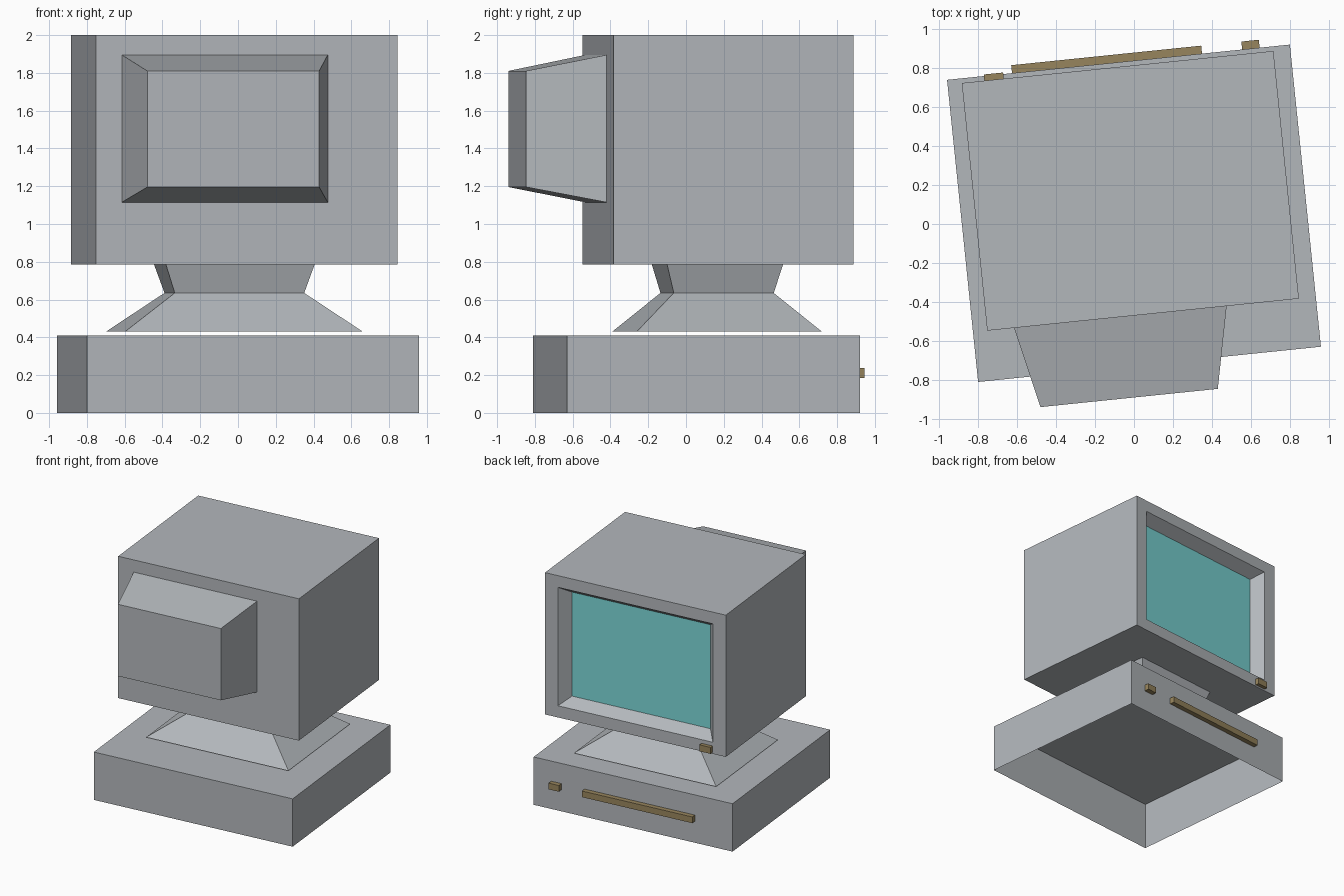
import bpy
import bmesh
import math

TURN = math.radians(5.87)      # the whole set stands slightly turned
ORIGIN = (0, 0.055, 0)

cube = bpy.data.objects.get("Cube")
if cube:
    bpy.data.objects.remove(cube, do_unlink=True)


def material(name, rgb):
    mat = bpy.data.materials.new(name)
    mat.use_nodes = True
    mat.diffuse_color = (*rgb, 1)
    mat.node_tree.nodes["Principled BSDF"].inputs["Base Color"].default_value = (*rgb, 1)
    return mat


grey = material("case grey", (0.45, 0.475, 0.50))
teal = material("screen teal", (0.20, 0.68, 0.68))
brown = material("slot brown", (0.31, 0.235, 0.11))


def loft(name, sections, axis, mats, start_cap=True, end_cap=True, end_mat=0):
    """Join rectangles (position, centre, centre, width, height) along y or z."""
    bm = bmesh.new()
    rings = []
    for pos, cx, cs, w, h in sections:
        ring = []
        for sx, ss in ((-1, -1), (1, -1), (1, 1), (-1, 1)):
            x, s = cx + sx * w / 2, cs + ss * h / 2
            ring.append(bm.verts.new((x, pos, s) if axis == "y" else (x, s, pos)))
        rings.append(ring)
    for a, b in zip(rings, rings[1:]):
        for i in range(4):
            j = (i + 1) % 4
            bm.faces.new((a[i], a[j], b[j], b[i]))
    if start_cap:
        bm.faces.new(rings[0][::-1])
    if end_cap:
        bm.faces.new(rings[-1]).material_index = end_mat
    if axis == "y":
        bmesh.ops.reverse_faces(bm, faces=bm.faces[:])
    mesh = bpy.data.meshes.new(name)
    bm.to_mesh(mesh)
    bm.free()
    for mat in mats:
        mesh.materials.append(mat)
    obj = bpy.data.objects.new(name, mesh)
    obj.location = ORIGIN
    obj.rotation_euler.z = TURN
    bpy.context.collection.objects.link(obj)
    return obj


# Computer case, open underneath
loft("computer_case", [(0, 0, 0, 1.768, 1.558), (0.41, 0, 0, 1.768, 1.558)],
     "z", [grey], start_cap=False)

# Waisted swivel stand
loft("monitor_stand", [
    (0.43, -0.008, 0.111, 1.266, 0.986),
    (0.635, -0.008, 0.111, 0.689, 0.532),
    (0.785, -0.008, 0.113, 0.791, 0.617),
], "z", [grey], start_cap=False, end_cap=False)

# Monitor housing with bezel sloping in to the recessed screen
loft("monitor", [
    (-0.522, -0.007, 1.392, 1.607, 1.215),
    (0.755, -0.007, 1.392, 1.607, 1.215),
    (0.755, -0.007, 1.392, 1.377, 1.015),
    (0.662, -0.007, 1.392, 1.231, 0.891),
], "y", [grey, teal], end_mat=1)

# Tapered tube cover on the back of the monitor
loft("tube_cover", [
    (-0.94, -0.122, 1.503, 0.915, 0.615),
    (-0.522, -0.124, 1.505, 1.096, 0.78),
], "y", [grey], end_cap=False)

# Drive slot and buttons
for name, y0, y1, x, z, w, h in (
    ("drive_slot", 0.779, 0.82, -0.059, 0.211, 0.98, 0.053),
    ("case_button", 0.779, 0.82, 0.683, 0.211, 0.09, 0.053),
    ("monitor_button", 0.755, 0.787, -0.644, 0.825, 0.1, 0.055),
):
    loft(name, [(y0, x, z, w, h), (y1, x, z, w, h)], "y", [brown])
